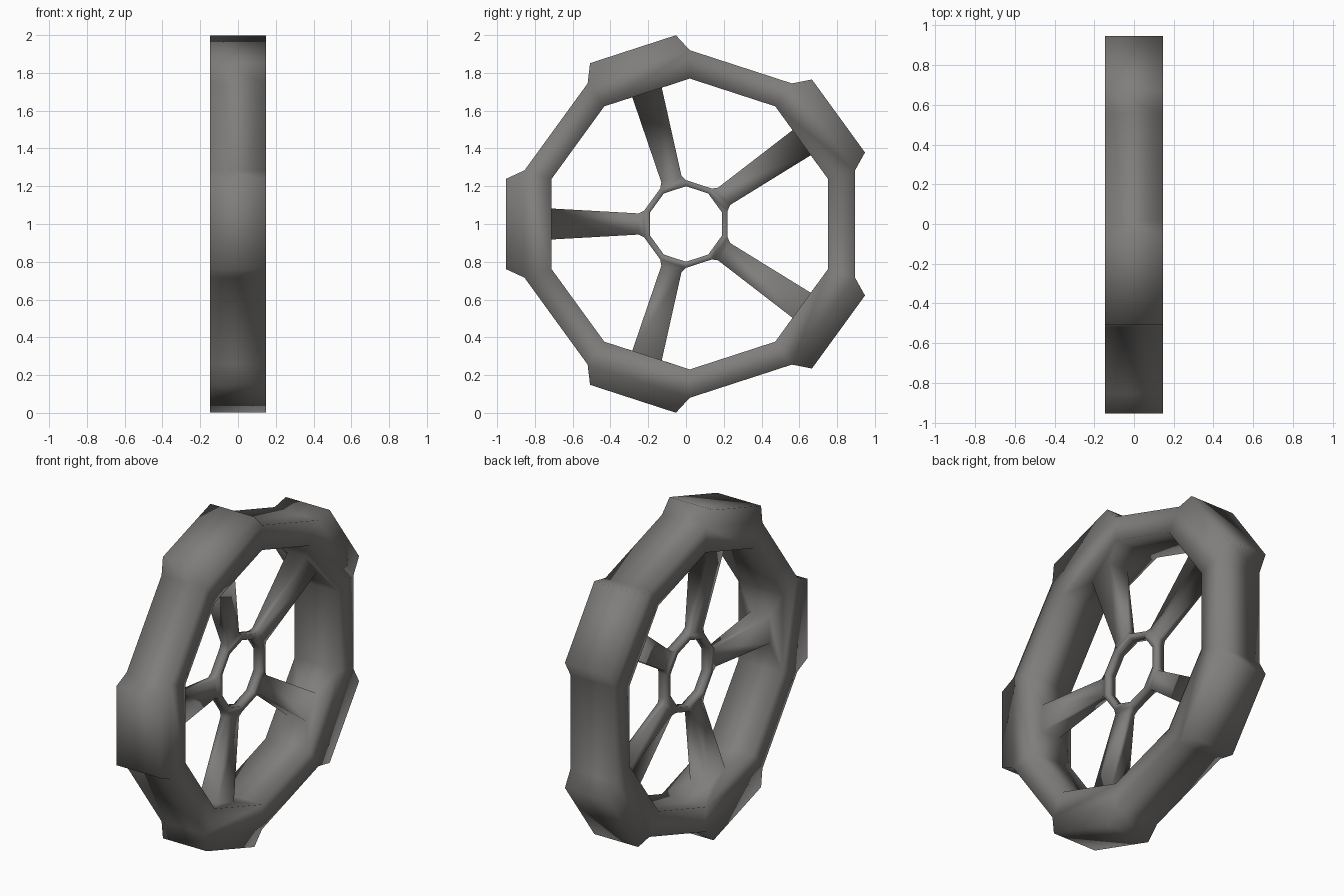
import bpy, bmesh, math

if "Cube" in bpy.data.objects:
    bpy.data.objects.remove(bpy.data.objects["Cube"])

N = 10
STEP = 2 * math.pi / N
RIM_Y, HUB_Y = 0.02, 0.0      # the rim sits slightly off the hub centre

bm = bmesh.new()


def segment_mid(k):
    return STEP * (k + 1)


def ring_verts(radius, half_w, cy):
    """Pairs (-x, +x) of vertices round a decagon."""
    out = []
    for k in range(N):
        a = STEP * (k + 0.5)
        y, z = cy + radius * math.cos(a), 1 + radius * math.sin(a)
        out.append((bm.verts.new((-half_w, y, z)), bm.verts.new((half_w, y, z))))
    return out


def seg_loop(ring, k):
    a, b = ring[k], ring[(k + 1) % N]
    return [a[0], a[1], b[1], b[0]]


def rect_loop(k, dist, half_t, half_w, cy):
    """Rectangle facing outward at the middle of segment k."""
    a = segment_mid(k)
    c, s = math.cos(a), math.sin(a)
    pts = [(-half_w, -half_t), (half_w, -half_t), (half_w, half_t), (-half_w, half_t)]
    return [bm.verts.new((x, cy + c * dist - s * t, 1 + s * dist + c * t)) for x, t in pts]


def band(l0, l1):
    for i in range(4):
        j = (i + 1) % 4
        bm.faces.new((l0[i], l0[j], l1[j], l1[i]))


rim_out = ring_verts(0.92, 0.147, RIM_Y)
rim_in = ring_verts(0.77, 0.147, RIM_Y)
hub_out = ring_verts(0.232, 0.028, HUB_Y)
hub_in = ring_verts(0.2, 0.028, HUB_Y)

for k in range(N):
    j = (k + 1) % N
    # side walls of rim and hub
    for o, i in ((rim_out, rim_in), (hub_out, hub_in)):
        for s in (0, 1):
            bm.faces.new((o[k][s], o[j][s], i[j][s], i[k][s]))
    bm.faces.new(seg_loop(hub_in, k))
    if k % 2 == 0:
        # raised tread block
        lug = rect_loop(k, 0.973, 0.239, 0.147, RIM_Y)
        band(seg_loop(rim_out, k), lug)
        bm.faces.new(lug)
        # spoke flaring from hub to rim
        foot = rect_loop(k, 0.732, 0.082, 0.062, RIM_Y)
        neck = rect_loop(k, 0.25, 0.056, 0.024, HUB_Y)
        band(seg_loop(rim_in, k), foot)
        band(foot, neck)
        band(neck, seg_loop(hub_out, k))
    else:
        bm.faces.new(seg_loop(rim_out, k))
        bm.faces.new(seg_loop(rim_in, k))
        bm.faces.new(seg_loop(hub_out, k))

bmesh.ops.recalc_face_normals(bm, faces=bm.faces[:])
for f in bm.faces:
    f.smooth = True

mesh = bpy.data.meshes.new("spoked_wheel")
bm.to_mesh(mesh)
bm.free()

mat = bpy.data.materials.new("warm dark grey")
mat.diffuse_color = (0.215, 0.208, 0.2, 1)
mat.use_nodes = True
mat.node_tree.nodes["Principled BSDF"].inputs["Base Color"].default_value = mat.diffuse_color
mesh.materials.append(mat)
wheel = bpy.data.objects.new("spoked_wheel", mesh)
bpy.context.collection.objects.link(wheel)
